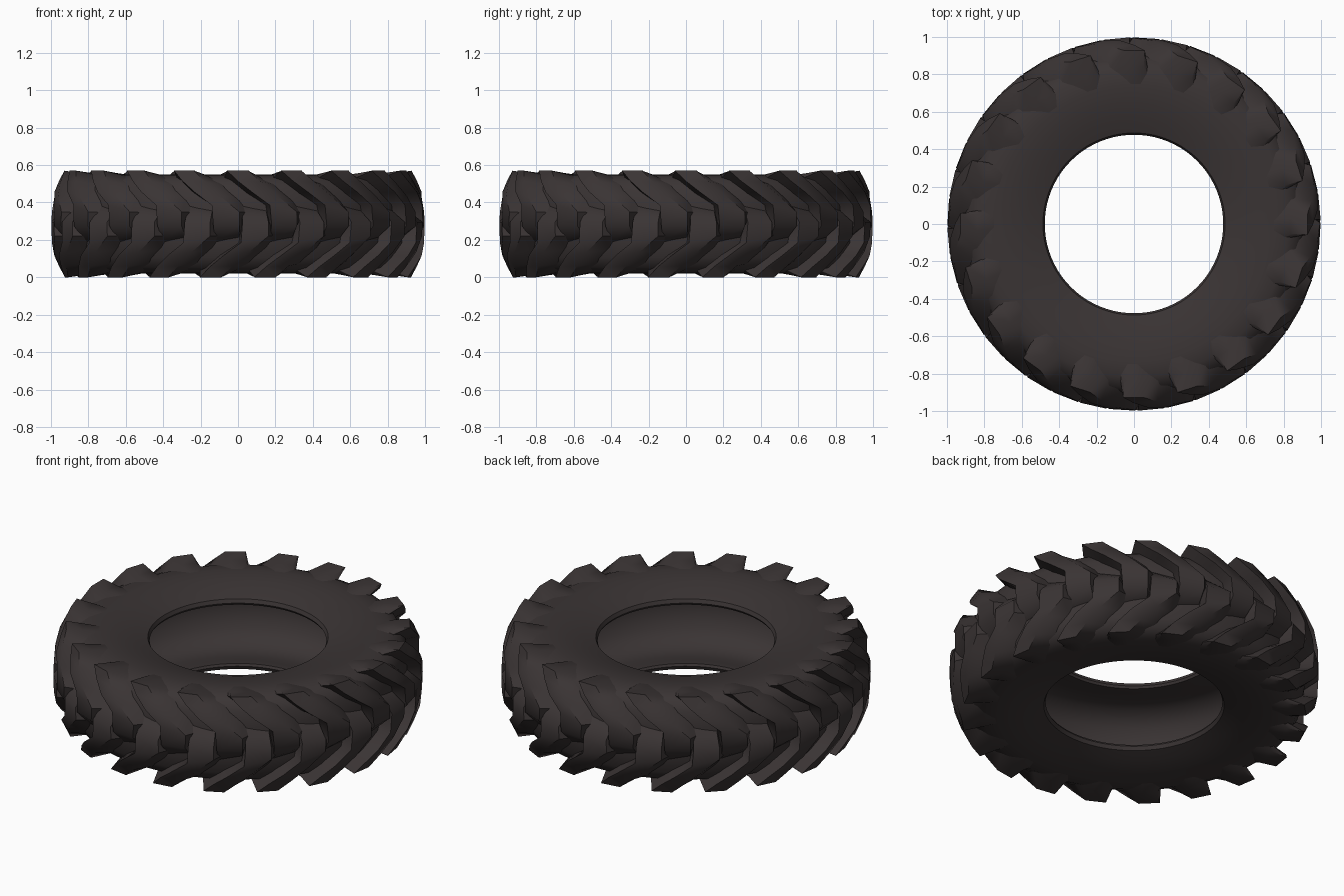
import bpy, bmesh, math

if "Cube" in bpy.data.objects:
    bpy.data.objects.remove(bpy.data.objects["Cube"])

ZC = 0.285       # mid height of the tyre
LUGS = 20        # per side

rubber = bpy.data.materials.new("dark_rubber")
rubber.diffuse_color = (0.042, 0.034, 0.034, 1)
rubber.use_nodes = True
rubber.node_tree.nodes["Principled BSDF"].inputs["Base Color"].default_value = rubber.diffuse_color


def finish(name, bm, angle):
    bmesh.ops.recalc_face_normals(bm, faces=bm.faces)
    me = bpy.data.meshes.new(name)
    bm.to_mesh(me)
    bm.free()
    me.materials.append(rubber)
    ob = bpy.data.objects.new(name, me)
    bpy.context.collection.objects.link(ob)
    bpy.ops.object.select_all(action='DESELECT')
    ob.select_set(True)
    bpy.context.view_layer.objects.active = ob
    bpy.ops.object.shade_smooth_by_angle(angle=math.radians(angle))


def polar(deg, r, dz):
    a = math.radians(deg)
    return (r * math.cos(a), r * math.sin(a), ZC + dz)


# carcass: hollow half profile (radius, height from middle), mirrored and revolved
outer = [(0.925, 0), (0.92, 0.10), (0.905, 0.18), (0.875, 0.232), (0.82, 0.258),
         (0.74, 0.264), (0.65, 0.253), (0.56, 0.233), (0.487, 0.209)]
inner = [(0.477, 0.188), (0.485, 0.175), (0.54, 0.18), (0.65, 0.21), (0.76, 0.20),
         (0.84, 0.13), (0.87, 0)]
half = outer + inner
profile = half + [(r, -z) for r, z in reversed(half[1:-1])]
bm = bmesh.new()
SEG = 80
rings = [[bm.verts.new(polar(360 * i / SEG, r, z)) for r, z in profile] for i in range(SEG)]
n = len(profile)
for i in range(SEG):
    a, b = rings[i], rings[(i + 1) % SEG]
    for j in range(n):
        k = (j + 1) % n
        bm.faces.new((a[j], b[j], b[k], a[k]))
finish("tyre_carcass", bm, 45)

# lugs: swept bars with a sloped nose crossing the middle, fading into the sidewall
# each section: trailing base, trailing top, leading top, leading base as (deg, r, dz)
arm = [
    [(-0.3, 0.90, -0.105), (0, 0.922, -0.095), (8, 0.922, -0.07), (8.6, 0.90, -0.075)],
    [(-0.3, 0.90, 0.01), (0, 0.998, -0.01), (8, 0.998, -0.01), (9.5, 0.905, -0.01)],
    [(-1.3, 0.90, 0.10), (-0.5, 0.995, 0.10), (8, 0.995, 0.065), (12, 0.905, 0.06)],
    [(-8, 0.88, 0.165), (-6, 0.985, 0.17), (2, 0.985, 0.15), (8, 0.895, 0.14)],
    [(-12.2, 0.86, 0.22), (-10.5, 0.957, 0.23), (-3, 0.957, 0.225), (3.2, 0.87, 0.21)],
    [(-15.5, 0.83, 0.245), (-14, 0.93, 0.285), (-7, 0.93, 0.285), (-1, 0.84, 0.24)],
    [(-16, 0.80, 0.253), (-14, 0.84, 0.272), (-8, 0.84, 0.272), (-3, 0.80, 0.253)],
    [(-14, 0.74, 0.259), (-13, 0.75, 0.2635), (-9, 0.75, 0.2635), (-8, 0.74, 0.259)],
]


def lug_row(name, side, phase):
    bm = bmesh.new()
    for i in range(LUGS):
        off = phase + 360 * i / LUGS
        rows = [[bm.verts.new(polar(d + off, r, side * z)) for d, r, z in s] for s in arm]
        for a, b in zip(rows, rows[1:]):
            for j in range(4):
                k = (j + 1) % 4
                bm.faces.new((a[j], a[k], b[k], b[j]))
        bm.faces.new(rows[0])
        bm.faces.new(rows[-1])
    finish(name, bm, 50)


# lower and upper rows are staggered by half a pitch
lug_row("lower_tread_lugs", -1, -88.6)
lug_row("upper_tread_lugs", 1, -88.6 + 180 / LUGS)
